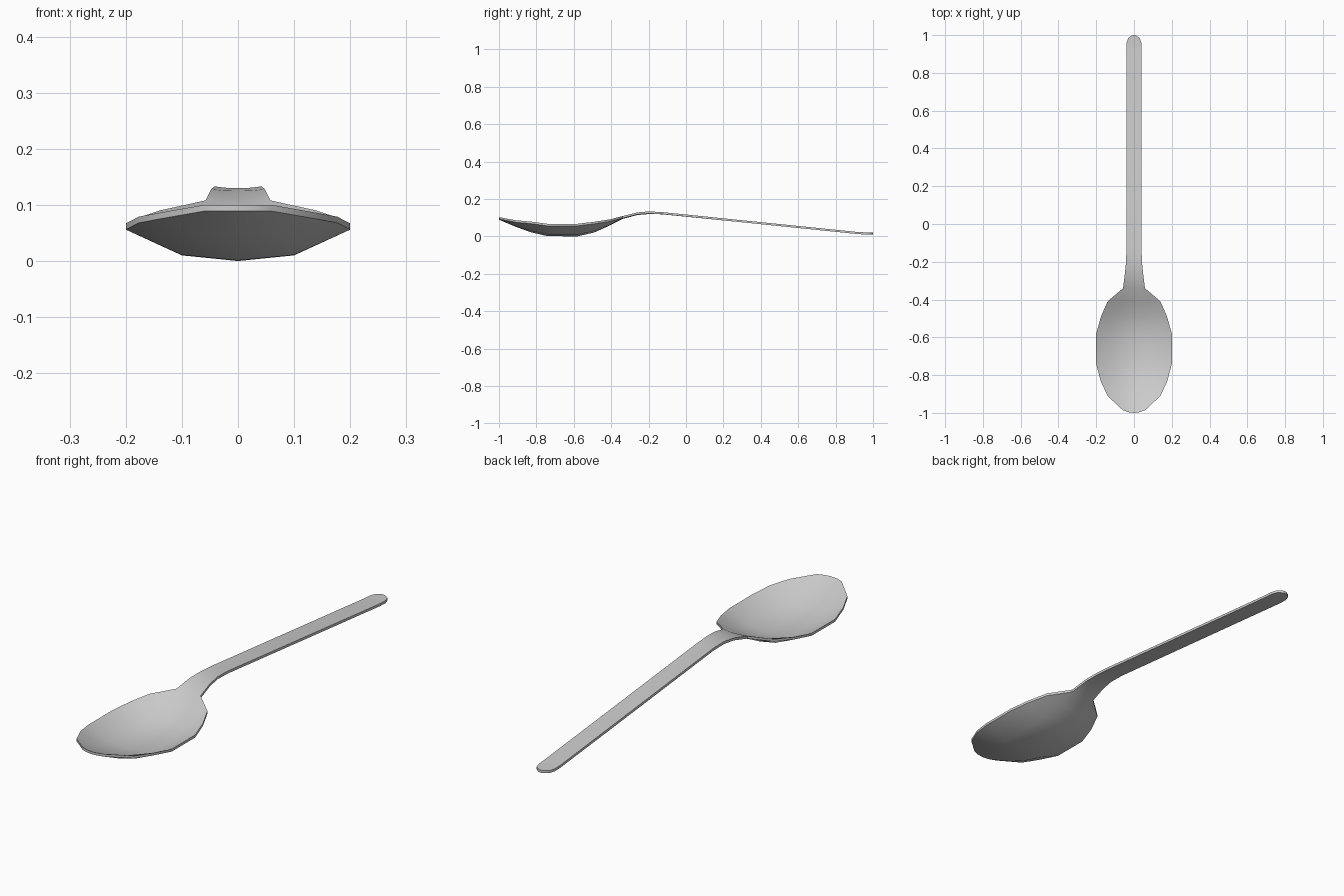
import bpy, bmesh

THICK = 0.011

# Stations along the spoon: y at edge, y at centre, half width, rim height, hollow depth
STATIONS = [
    (-0.985, -1.00, 0.060, 0.100, 0.000),   # bowl tip
    (-0.910, -0.91, 0.140, 0.086, 0.024),
    (-0.830, -0.83, 0.177, 0.079, 0.046),
    (-0.740, -0.74, 0.200, 0.067, 0.055),
    (-0.580, -0.58, 0.200, 0.067, 0.056),
    (-0.490, -0.49, 0.175, 0.078, 0.046),
    (-0.410, -0.41, 0.140, 0.090, 0.022),
    (-0.340, -0.34, 0.058, 0.108, 0.004),   # neck
    (-0.260, -0.26, 0.048, 0.128, 0.003),
    (-0.200, -0.20, 0.042, 0.133, 0.003),
    (-0.130, -0.13, 0.040, 0.130, 0.001),
    (0.330, 0.33, 0.040, 0.083, 0.000),     # handle
    (0.920, 0.92, 0.040, 0.023, 0.000),
    (0.960, 0.965, 0.039, 0.021, 0.000),
    (0.985, 0.990, 0.030, 0.021, 0.000),
    (0.997, 1.000, 0.012, 0.021, 0.000),    # rounded end
]
# Cross-section: fraction of half width, fraction of depth
SECTION = [(-1, 0), (-0.5, 0.82), (0, 1), (0.5, 0.82), (1, 0)]

bm = bmesh.new()
rows = []
for y_edge, y_mid, w, rim, depth in STATIONS:
    rows.append([bm.verts.new((u * w, y_mid + (y_edge - y_mid) * u * u, rim - d * depth))
                 for u, d in SECTION])

# Upper surface
for a, b in zip(rows, rows[1:]):
    for i in range(len(SECTION) - 1):
        bm.faces.new((a[i], a[i + 1], b[i + 1], b[i]))

# Lower surface and edge wall
top = bm.faces[:]
geo = bmesh.ops.extrude_face_region(bm, geom=top, use_keep_orig=True)["geom"]
lower = [v for v in geo if isinstance(v, bmesh.types.BMVert)]
bmesh.ops.translate(bm, verts=lower, vec=(0, 0, -THICK))
bmesh.ops.recalc_face_normals(bm, faces=bm.faces[:])

mesh = bpy.data.meshes.new("spoon")
bm.to_mesh(mesh)
bm.free()
spoon = bpy.data.objects.new("spoon", mesh)
bpy.context.collection.objects.link(spoon)

# Smooth surfaces with a crisp rim
bpy.context.view_layer.objects.active = spoon
spoon.select_set(True)
bpy.ops.object.shade_smooth_by_angle(angle=0.7)
